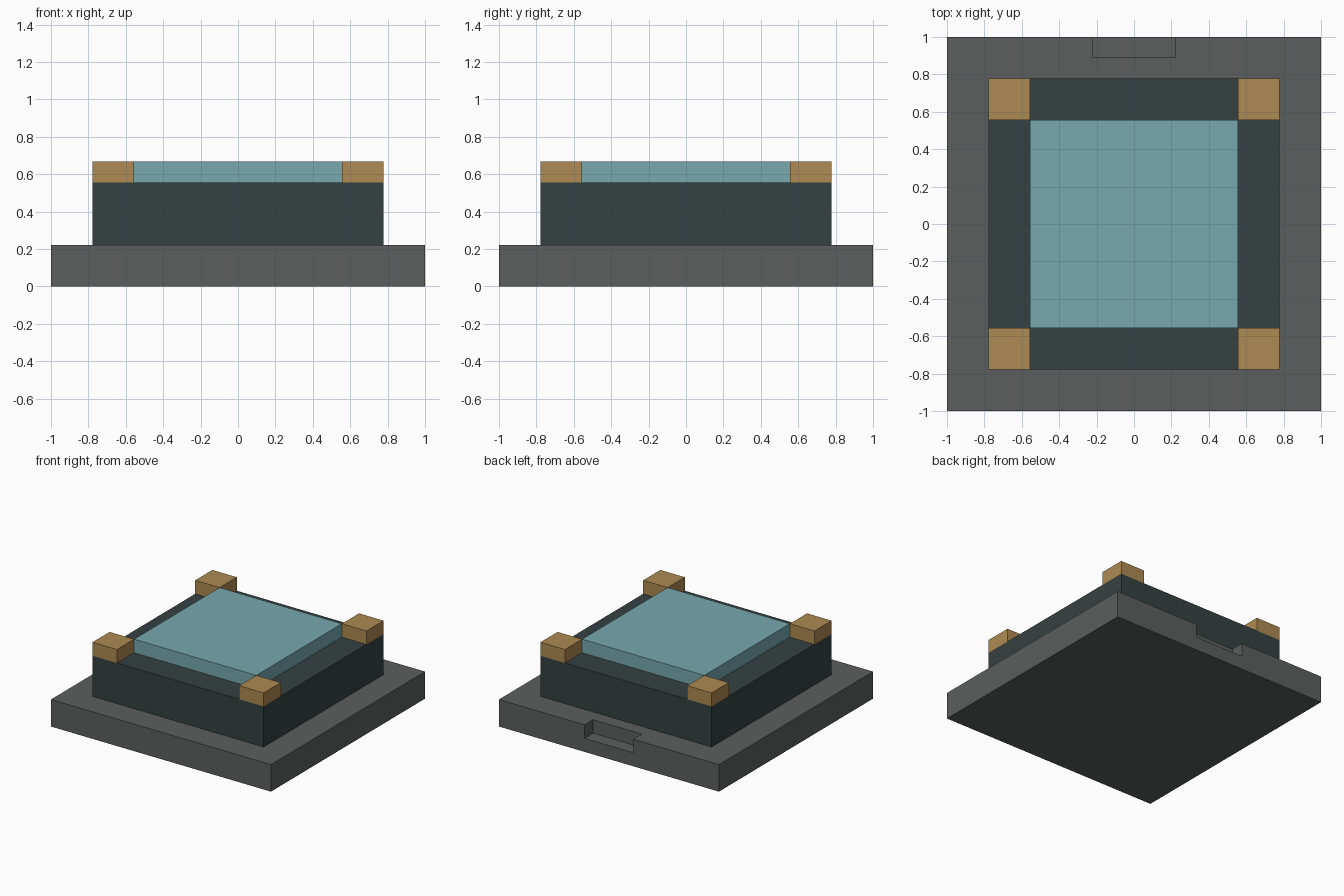
import bpy

if "Cube" in bpy.data.objects:
    bpy.data.objects.remove(bpy.data.objects["Cube"])

U = 1 / 9  # model grid unit


def material(name, hex_colour):
    def linear(c):
        c /= 255
        return c / 12.92 if c <= 0.04045 else ((c + 0.055) / 1.055) ** 2.4
    m = bpy.data.materials.new(name)
    m.diffuse_color = (*[linear((hex_colour >> s) & 255) for s in (16, 8, 0)], 1)
    m.use_nodes = True
    m.node_tree.nodes["Principled BSDF"].inputs["Base Color"].default_value = m.diffuse_color
    return m


def box(name, lo, hi, mat=None):
    """Axis-aligned box between two corners, given in grid units."""
    verts = [(x * U, y * U, z * U) for x in (lo[0], hi[0])
             for y in (lo[1], hi[1]) for z in (lo[2], hi[2])]
    faces = [(0, 1, 3, 2), (4, 6, 7, 5), (0, 4, 5, 1),
             (2, 3, 7, 6), (0, 2, 6, 4), (1, 5, 7, 3)]
    mesh = bpy.data.meshes.new(name)
    mesh.from_pydata(verts, [], faces)
    if mat:
        mesh.materials.append(mat)
    obj = bpy.data.objects.new(name, mesh)
    bpy.context.collection.objects.link(obj)
    return obj


grey = material("stone grey", 0x5C5E5E)
dark = material("dark slate", 0x364141)
teal = material("pale teal", 0x77A9AF)
tan = material("tan", 0xAE8A52)

# Base slab with a notch cut into the top of its back edge
base = box("base_slab", (-9, -9, 0), (9, 9, 2), grey)
cutter = box("notch_cutter", (-2, 8, 1), (2, 10, 3), grey)
cutter.hide_render = True
cutter.hide_set(True)
notch = base.modifiers.new("notch", 'BOOLEAN')
notch.operation = 'DIFFERENCE'
notch.solver = 'EXACT'
notch.object = cutter

# Apply the cut and drop the helper
bpy.context.view_layer.objects.active = base
base.select_set(True)
bpy.ops.object.modifier_apply(modifier="notch")
bpy.data.objects.remove(cutter)

# Raised body and the panel on top
box("body", (-7, -7, 2), (7, 7, 5), dark)
box("top_panel", (-5, -5, 5), (5, 5, 6), teal)

# Four corner blocks
for sx, side in ((-1, "left"), (1, "right")):
    for sy, end in ((-1, "front"), (1, "back")):
        x, y = 6 * sx, 6 * sy
        box(f"corner_block_{end}_{side}", (x - 1, y - 1, 5), (x + 1, y + 1, 6), tan)
